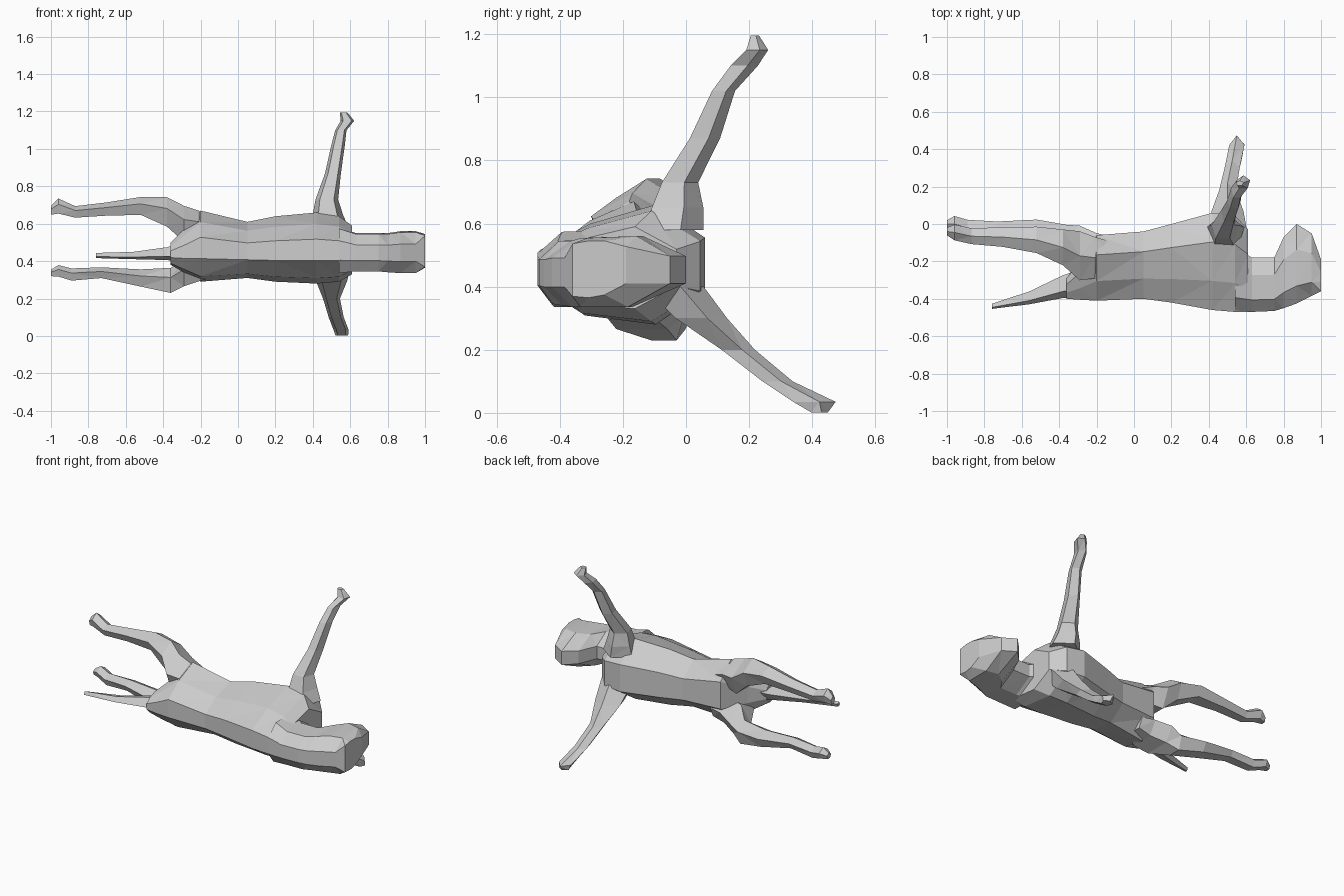
import bpy, bmesh, math


def loft(name, rings):
    """Skin closed rings of equal point count, cap the ends, facet the result."""
    bm = bmesh.new()
    loops = [[bm.verts.new(p) for p in r] for r in rings]
    n = len(loops[0])
    for a, b in zip(loops, loops[1:]):
        for i in range(n):
            j = (i + 1) % n
            bm.faces.new((a[i], a[j], b[j], b[i]))
    bm.faces.new(loops[0][::-1])
    bm.faces.new(loops[-1])
    bmesh.ops.triangulate(bm, faces=bm.faces[:])
    bmesh.ops.recalc_face_normals(bm, faces=bm.faces[:])
    me = bpy.data.meshes.new(name)
    bm.to_mesh(me)
    bm.free()
    ob = bpy.data.objects.new(name, me)
    bpy.context.collection.objects.link(ob)
    return ob


# Cross-sections running from the spine to the belly: (depth, half width)
TORSO = [(0, .25), (.3, .68), (.7, 1), (1, .45), (1, -.45), (.7, -1), (.27, -.85), (0, -.35)]
HEAD = [(0, .4), (.22, .95), (.68, 1), (1, .45), (1, -.3), (.6, -.95), (.15, -.95), (0, -.4)]
BOXY = [(0, .9), (.3, 1), (.6, 1), (1, .8), (1, -.5), (.6, -.9), (.3, -1), (0, -.95)]


def trunk_ring(section, x, y0, y1, z0, z1):
    c, h = (z0 + z1) / 2, (z1 - z0) / 2
    return [(x, y0 + (y1 - y0) * v, c + h * w) for v, w in section]


def limb(name, path, axis, sides=5):
    """Path of (centre x, y, z, half extent a, half extent b); rings lie across the axis."""
    rings = []
    for x, y, z, a, b in path:
        ring = []
        for i in range(sides):
            t = math.tau * (i + .25) / sides
            u, v = a * math.cos(t) * 1.06, b * math.sin(t) * 1.06
            ring.append((x, y + u, z + v) if axis == 'X' else (x + u, y + v, z))
        rings.append(ring)
    return loft(name, rings)


# Torso, from rump to chest
loft("torso", [trunk_ring(TORSO, *r) for r in [
    (-.36, -.40, -.29, .38, .50),
    (-.29, -.405, -.20, .34, .57),
    (-.20, -.41, -.06, .29, .67),
    (.05, -.40, -.04, .31, .61),
    (.20, -.42, .00, .29, .64),
    (.42, -.46, .06, .28, .66),
    (.54, -.47, .045, .29, .64),
    (.61, -.47, -.03, .33, .59)]])

# Neck and head, with the muzzle bending toward the belly side
loft("head", [trunk_ring(*r) for r in [
    (HEAD, .54, -.47, -.12, .33, .58),
    (HEAD, .63, -.47, -.18, .34, .55),
    (HEAD, .75, -.465, -.18, .34, .55),
    (HEAD, .80, -.45, -.07, .335, .55),
    (HEAD, .87, -.425, .00, .33, .56),
    (HEAD, .95, -.385, -.05, .33, .56),
    (BOXY, 1.0, -.36, -.19, .365, .545)]])

# Front legs, spread apart and flaring into the shoulders
limb("front_leg_upper", [
    (.49, -.05, .58, .10, .10),
    (.48, -.035, .65, .08, .085),
    (.475, -.025, .73, .06, .06),
    (.508, .055, .87, .042, .05),
    (.535, .115, 1.02, .036, .038),
    (.55, .18, 1.10, .03, .045),
    (.585, .222, 1.15, .036, .036),
    (.565, .217, 1.195, .02, .014)], 'Z')
limb("front_leg_lower", [
    (.50, -.05, .40, .10, .10),
    (.50, .04, .30, .085, .085),
    (.50, .16, .20, .045, .055),
    (.525, .285, .10, .04, .05),
    (.55, .40, .035, .04, .07),
    (.555, .42, .002, .034, .028)], 'Z')

# Hind legs, stretched backward from broad thighs
limb("hind_leg_upper", [
    (-.14, -.15, .57, .06, .05),
    (-.21, -.18, .585, .11, .08),
    (-.29, -.17, .59, .13, .10),
    (-.38, -.125, .655, .095, .082),
    (-.52, -.085, .69, .07, .05),
    (-.70, -.07, .675, .052, .037),
    (-.87, -.065, .66, .042, .032),
    (-.96, -.045, .69, .042, .042),
    (-1.0, -.04, .67, .02, .025)], 'X')
# (lower thigh sits tight under the torso)
limb("hind_leg_lower", [
    (-.12, -.14, .36, .07, .05),
    (-.20, -.17, .355, .12, .07),
    (-.29, -.14, .33, .13, .075),
    (-.36, -.07, .29, .065, .07),
    (-.52, -.045, .305, .068, .048),
    (-.73, -.035, .335, .048, .03),
    (-.89, -.02, .325, .042, .034),
    (-.96, .00, .345, .042, .032),
    (-1.0, .00, .335, .02, .018)], 'X')

# Tail
limb("tail", [
    (-.26, -.31, .45, .08, .06),
    (-.38, -.335, .44, .062, .035),
    (-.56, -.395, .43, .035, .02),
    (-.76, -.44, .43, .014, .014)], 'X', 4)
